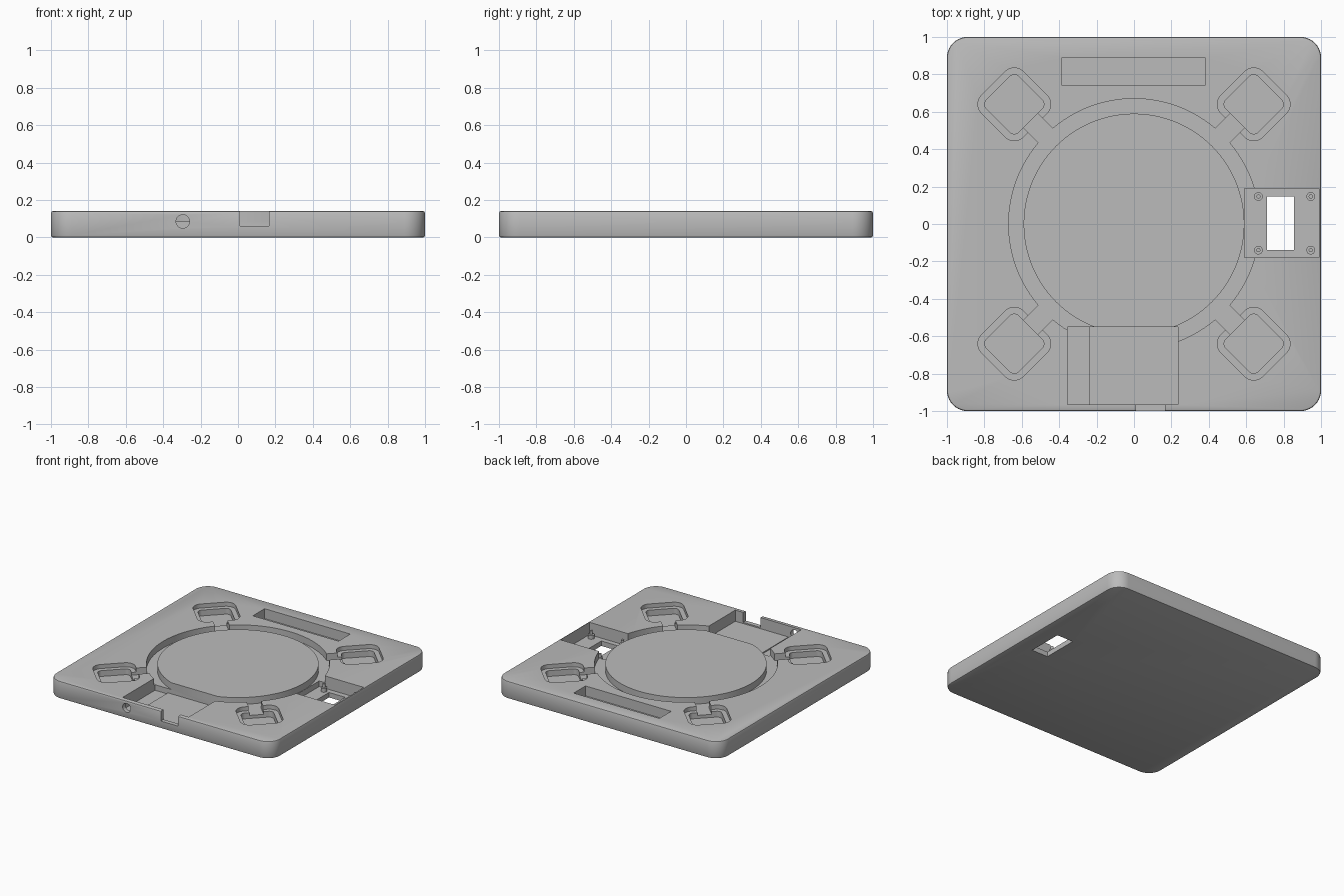
import bpy, bmesh
from math import sin, cos, pi, radians

if "Cube" in bpy.data.objects:
    bpy.data.objects.remove(bpy.data.objects["Cube"])

TOP = 0.14
RING_FLOOR = 0.085

grey = bpy.data.materials.new("plain_grey")
grey.diffuse_color = (0.5, 0.5, 0.5, 1)
grey.use_nodes = True
grey.node_tree.nodes["Principled BSDF"].inputs["Base Color"].default_value = grey.diffuse_color


def rounded_square(half, r, turn=0.0, cx=0.0, cy=0.0, n=10):
    pts = []
    for k, (sx, sy) in enumerate([(1, 1), (-1, 1), (-1, -1), (1, -1)]):
        for i in range(n + 1):
            a = k * pi / 2 + i / n * pi / 2
            x, y = sx * (half - r) + r * cos(a), sy * (half - r) + r * sin(a)
            pts.append((cx + x * cos(turn) - y * sin(turn),
                        cy + x * sin(turn) + y * cos(turn)))
    return pts


def circle(r, cx=0.0, cy=0.0, n=128):
    return [(cx + r * cos(2 * pi * i / n), cy + r * sin(2 * pi * i / n)) for i in range(n)]


def rect(x0, x1, y0, y1):
    return [(x0, y0), (x1, y0), (x1, y1), (x0, y1)]


def loft(name, layers, closed_ring=False):
    """Skin equal-length outlines, given as (points, z); cap the ends or join them up."""
    bm = bmesh.new()
    rows = [[bm.verts.new((x, y, z)) for x, y in pts] for pts, z in layers]
    n = len(rows[0])
    pairs = list(zip(rows, rows[1:]))
    if closed_ring:
        pairs.append((rows[-1], rows[0]))
    else:
        bm.faces.new(rows[0][::-1])
        bm.faces.new(rows[-1])
    for a, b in pairs:
        for i in range(n):
            j = (i + 1) % n
            bm.faces.new((a[i], a[j], b[j], b[i]))
    bmesh.ops.recalc_face_normals(bm, faces=bm.faces)
    me = bpy.data.meshes.new(name)
    bm.to_mesh(me)
    bm.free()
    me.materials.append(grey)
    ob = bpy.data.objects.new(name, me)
    bpy.context.collection.objects.link(ob)
    return ob


def activate(ob):
    bpy.ops.object.select_all(action='DESELECT')
    ob.select_set(True)
    bpy.context.view_layer.objects.active = ob


def cut(target, cutter):
    activate(target)
    m = target.modifiers.new("cut", 'BOOLEAN')
    m.operation = 'DIFFERENCE'
    m.solver = 'EXACT'
    m.object = cutter
    bpy.ops.object.modifier_apply(modifier=m.name)
    bpy.data.objects.remove(cutter)


def pocket(pts, floor, top=0.2):
    cut(plate, loft("cutter", [(pts, floor), (pts, top)]))


# base plate with rounded corners and softened rims
e = 0.01
plate = loft("base_plate", [
    (rounded_square(1 - e, 0.11 - e), 0),
    (rounded_square(1 - 0.3 * e, 0.11 - 0.3 * e), 0.3 * e),
    (rounded_square(1, 0.11), e),
    (rounded_square(1, 0.11), TOP - e),
    (rounded_square(1 - 0.3 * e, 0.11 - 0.3 * e), TOP - 0.3 * e),
    (rounded_square(1 - e, 0.11 - e), TOP)])

# ring groove around the central disc
cut(plate, loft("cutter", [(circle(0.59), RING_FLOOR), (circle(0.67), RING_FLOOR),
                           (circle(0.67), 0.2), (circle(0.59), 0.2)], True))

# corner pockets with a ledge, each joined to the groove by a channel
for sx in (-1, 1):
    for sy in (-1, 1):
        c = (sx * 0.64, sy * 0.64)
        pocket(rounded_square(0.158, 0.07, pi / 4, *c), 0.107)
        pocket(rounded_square(0.122, 0.035, pi / 4, *c), 0.06)
        d, w = 0.7071, 0.053
        chan = [(d * (sx * r - sy * s), d * (sy * r + sx * s))
                for r, s in ((0.63, -w), (0.79, -w), (0.79, w), (0.63, w))]
        pocket(chan, RING_FLOOR)

# long slot at the back
pocket(rect(-0.385, 0.38, 0.74, 0.89), 0.06)

# front bay with a lower strip, a notch and a round hole in its wall
pocket(rect(-0.24, 0.235, -0.965, -0.552), 0.05)
pocket(rect(-0.355, -0.24, -0.965, -0.552), 0.04)
pocket(rect(0.01, 0.165, -1.1, -0.95), 0.06)
hole = loft("cutter", [(circle(0.036, n=32), 0), (circle(0.036, n=32), 0.16)])
hole.rotation_euler = (radians(90), 0, 0)
hole.location = (-0.295, -0.94, 0.085)
bpy.context.view_layer.update()
cut(plate, hole)

# side bay with a window through the floor
pocket(rect(0.592, 0.99, -0.18, 0.19), 0.04)
pocket(rect(0.71, 0.855, -0.14, 0.147), -0.1)

activate(plate)
bpy.ops.object.shade_smooth_by_angle(angle=radians(30))

# mounting posts with a thin pin on top
for x in (0.665, 0.945):
    for y in (-0.14, 0.147):
        post = loft("mounting_post", [
            (circle(0.023, x, y, 24), 0.038), (circle(0.023, x, y, 24), 0.07),
            (circle(0.011, x, y, 24), 0.07), (circle(0.011, x, y, 24), 0.1)])
        activate(post)
        bpy.ops.object.shade_smooth_by_angle(angle=radians(30))
